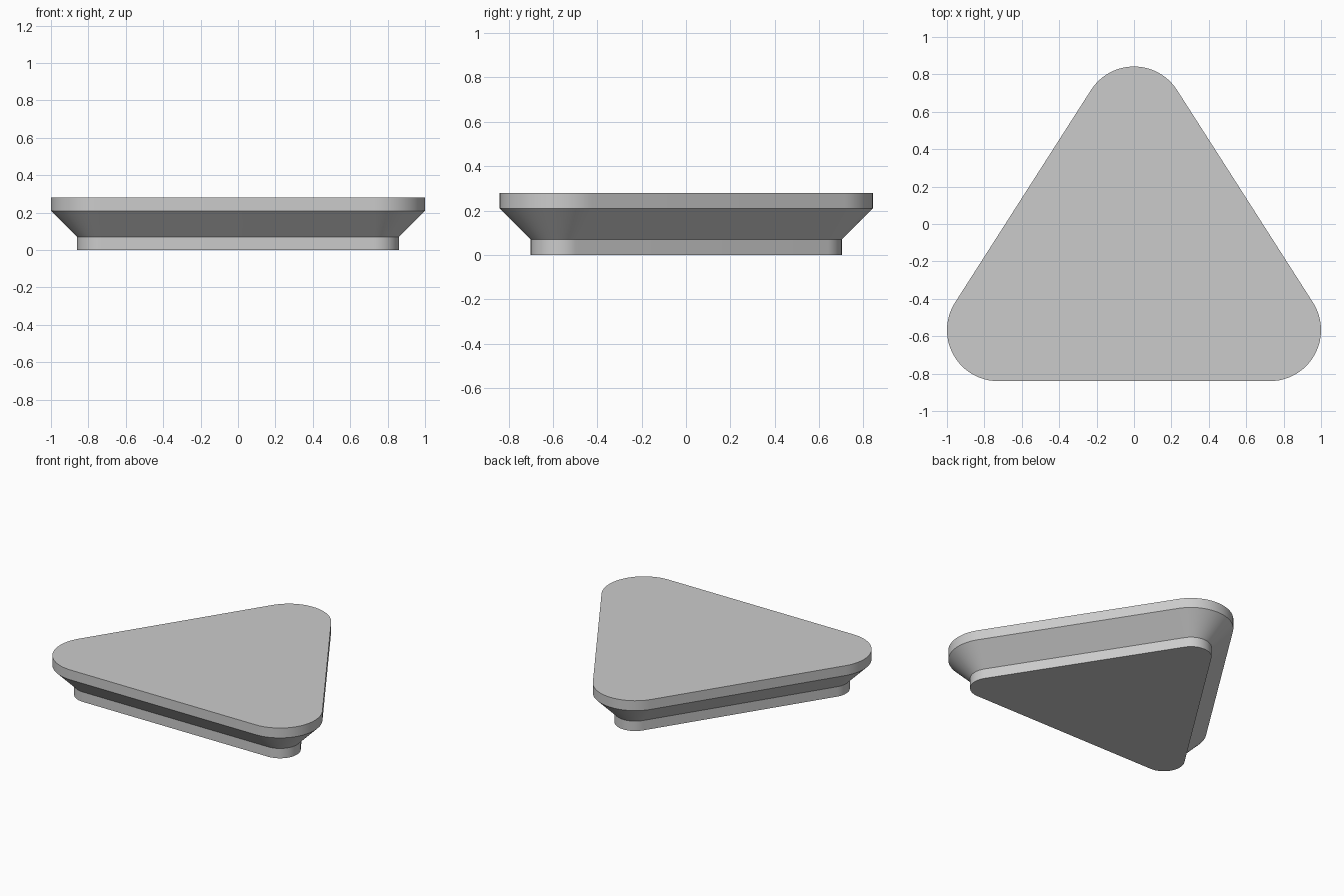
import bpy
import bmesh
from math import atan2, cos, pi, radians, sin

cube = bpy.data.objects.get("Cube")
if cube:
    bpy.data.objects.remove(cube, do_unlink=True)

# Corner centres of the rounded triangle, counter-clockwise
CORNERS = [(-0.727, -0.567), (0.727, -0.567), (0, 0.569)]
OUTER, INNER = 0.273, 0.133
STEPS = 24

# Plain grey
grey = bpy.data.materials.new("light_grey")
grey.use_nodes = True
colour = (0.6, 0.6, 0.6, 1)
grey.diffuse_color = colour
grey.node_tree.nodes["Principled BSDF"].inputs["Base Color"].default_value = colour


def rounded_triangle(radius):
    """Outline points: one arc around each corner, joined by straight sides."""
    points = []
    for i, (x, y) in enumerate(CORNERS):
        px, py = CORNERS[i - 1]
        nx, ny = CORNERS[(i + 1) % 3]
        start = atan2(y - py, x - px) - pi / 2
        end = atan2(ny - y, nx - x) - pi / 2
        sweep = (end - start) % (2 * pi)
        for s in range(STEPS + 1):
            a = start + sweep * s / STEPS
            points.append((x + radius * cos(a), y + radius * sin(a)))
    return points


# Foot, flared middle and rim as stacked outlines
bm = bmesh.new()
rings = []
for radius, z in [(INNER, 0), (INNER, 0.07), (OUTER, 0.21), (OUTER, 0.28)]:
    rings.append([bm.verts.new((x, y, z)) for x, y in rounded_triangle(radius)])
for low, high in zip(rings, rings[1:]):
    for i in range(len(low)):
        j = (i + 1) % len(low)
        bm.faces.new((low[i], low[j], high[j], high[i]))
bm.faces.new(rings[0][::-1])
bm.faces.new(rings[-1])

mesh = bpy.data.meshes.new("triangular_plinth")
bm.to_mesh(mesh)
bm.free()
mesh.materials.append(grey)
plinth = bpy.data.objects.new("triangular_plinth", mesh)
bpy.context.collection.objects.link(plinth)

# Smooth corners, crisp rims
bpy.ops.object.select_all(action="DESELECT")
plinth.select_set(True)
bpy.context.view_layer.objects.active = plinth
bpy.ops.object.shade_smooth_by_angle(angle=radians(30))
